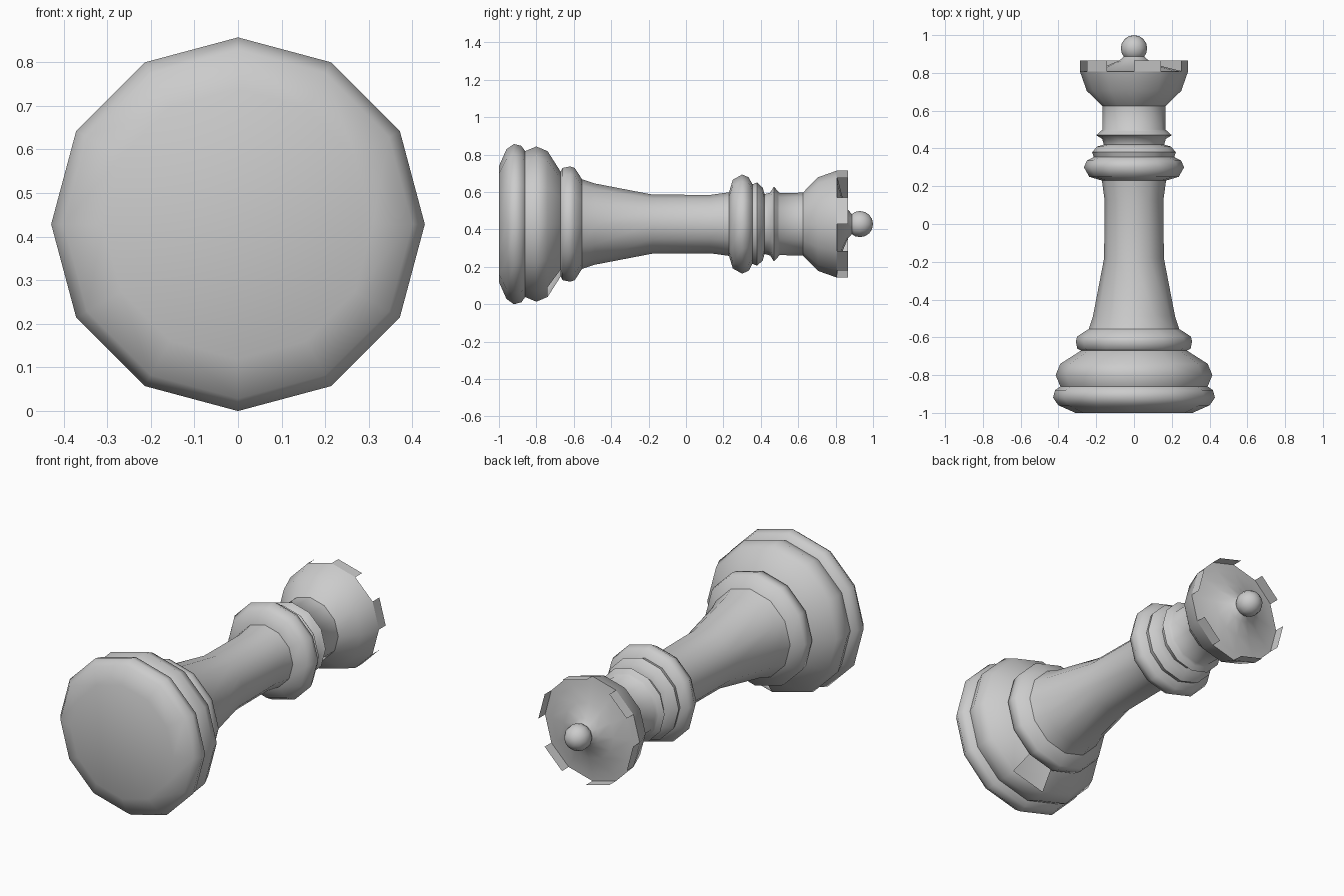
import bpy, bmesh, math
from mathutils import Matrix

cube = bpy.data.objects.get("Cube")
if cube:
    bpy.data.objects.remove(cube)

SIDES = 12
AXIS_Z = 0.4285          # the piece lies on its side along y

grey = bpy.data.materials.new("plain_grey")
grey.use_nodes = True
grey.diffuse_color = (0.6, 0.6, 0.6, 1)
grey.node_tree.nodes["Principled BSDF"].inputs["Base Color"].default_value = (0.6, 0.6, 0.6, 1)


def finish(bm, name):
    mesh = bpy.data.meshes.new(name)
    bm.to_mesh(mesh)
    bm.free()
    mesh.materials.append(grey)
    obj = bpy.data.objects.new(name, mesh)
    obj.location.z = AXIS_Z
    bpy.context.collection.objects.link(obj)
    bpy.ops.object.select_all(action="DESELECT")
    obj.select_set(True)
    bpy.context.view_layer.objects.active = obj
    bpy.ops.object.shade_smooth_by_angle(angle=math.radians(60))
    return obj


def ring(bm, y, r):
    angles = [math.tau * k / SIDES for k in range(SIDES)]
    return [bm.verts.new((r * math.cos(a), y, r * math.sin(a))) for a in angles]


def lathe(name, profile, cap=False, keep=lambda band, k: True):
    """Turn a (y, radius) profile around the lying axis."""
    bm = bmesh.new()
    rings = [ring(bm, y, r) for y, r in profile]
    for band, (a, b) in enumerate(zip(rings, rings[1:])):
        for k in range(SIDES):
            if keep(band, k):
                n = (k + 1) % SIDES
                bm.faces.new((a[k], b[k], b[n], a[n]))
    if cap:
        bm.faces.new(rings[0])
    return finish(bm, name)


# Stepped base, with one open panel on the underside of the shoulder
base = [(-1, .31), (-.96, .40), (-.92, .4285), (-.88, .418), (-.86, .39),
        (-.80, .415), (-.74, .39), (-.67, .28), (-.66, .30), (-.62, .308),
        (-.595, .30), (-.556, .24)]
lathe("base", base, cap=True, keep=lambda band, k: not (band == 6 and k == 9))

# Tapered stem
lathe("stem", [(-.556, .24), (-.487, .217), (-.18, .158), (.13, .156), (.23, .17)])

# Stacked collar rings and neck
lathe("collar", [(.23, .17), (.25, .237), (.30, .265), (.335, .25), (.355, .213),
                 (.38, .222), (.41, .195), (.42, .16), (.45, .168), (.47, .20),
                 (.49, .178), (.50, .166), (.625, .168)])

# Flared crown with a cone inside its rim
lathe("crown", [(.625, .168), (.705, .25), (.807, .286), (.812, .24),
                (.835, .15), (.865, .078), (.89, .05)])

# Thin upright plates on every other side of the rim
lathe("crown_teeth", [(.807, .286), (.865, .286)], keep=lambda band, k: k % 2 == 0)

# Ball on top
bm = bmesh.new()
bmesh.ops.create_uvsphere(bm, u_segments=SIDES, v_segments=8, radius=.07,
                          matrix=Matrix.Translation((0, .93, 0)) @ Matrix.Rotation(math.pi / 2, 4, "X"))
finish(bm, "finial")
